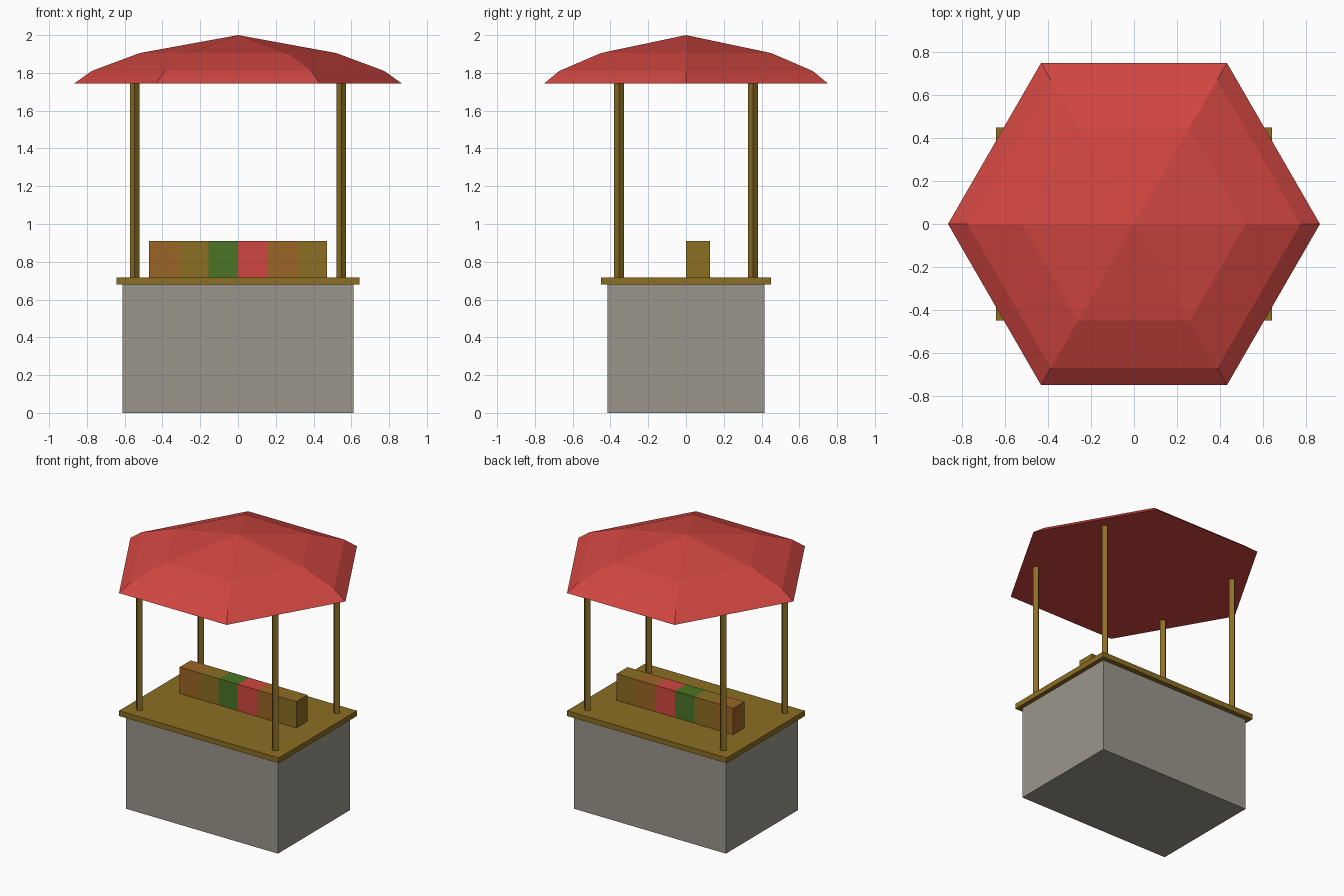
import bpy, bmesh, math

if "Cube" in bpy.data.objects:
    bpy.data.objects.remove(bpy.data.objects["Cube"])


def material(name, rgb):
    """Flat colour; rgb is display (sRGB) 0-255, stored as linear."""
    def lin(v):
        v /= 255
        return v / 12.92 if v <= 0.04045 else ((v + 0.055) / 1.055) ** 2.4
    m = bpy.data.materials.new(name)
    m.diffuse_color = (*[lin(v) for v in rgb], 1)
    m.use_nodes = True
    m.node_tree.nodes["Principled BSDF"].inputs["Base Color"].default_value = m.diffuse_color
    return m


STONE = material("grey stone", (155, 150, 140))
WOOD = material("ochre wood", (140, 110, 36))
RED = material("red", (208, 70, 64))
GREEN = material("green", (74, 116, 38))
ORANGE = material("orange brown", (155, 101, 37))


def box(name, lo, hi, mat):
    bpy.ops.mesh.primitive_cube_add(size=1, location=[(a + b) / 2 for a, b in zip(lo, hi)])
    ob = bpy.context.object
    ob.name = name
    ob.scale = [b - a for a, b in zip(lo, hi)]
    ob.data.materials.append(mat)
    return ob


# Stone base and wooden counter top
box("base", (-0.612, -0.415, 0), (0.612, 0.415, 0.68), STONE)
box("counter_top", (-0.643, -0.45, 0.68), (0.643, 0.45, 0.718), WOOD)

# Row of goods crates
crate = 0.94 / 6
for i, mat in enumerate((ORANGE, WOOD, GREEN, RED, ORANGE, WOOD)):
    x = -0.47 + i * crate
    box(f"crate_{i + 1}", (x, 0, 0.718), (x + crate, 0.128, 0.91), mat)

# Four-sided posts, turned corner-on
for sx in (-1, 1):
    for sy in (-1, 1):
        bpy.ops.mesh.primitive_cylinder_add(
            vertices=4, radius=0.026, depth=1.03, location=(sx * 0.547, sy * 0.354, 1.233))
        post = bpy.context.object
        post.name = f"post_{'left' if sx < 0 else 'right'}_{'front' if sy < 0 else 'back'}"
        post.data.materials.append(WOOD)

# Hexagonal canopy: tiers rising to an apex, closed flat underneath
bm = bmesh.new()
rings = []
for r, z in ((0.866, 1.745), (0.775, 1.81), (0.52, 1.905)):
    rings.append([bm.verts.new((r * math.cos(math.pi * k / 3), r * math.sin(math.pi * k / 3), z))
                  for k in range(6)])
apex = bm.verts.new((0, 0, 2))
bm.faces.new(rings[0][::-1])
for k in range(6):
    n = (k + 1) % 6
    for low, high in zip(rings, rings[1:]):
        bm.faces.new((low[k], low[n], high[n], high[k]))
    bm.faces.new((rings[-1][k], rings[-1][n], apex))
mesh = bpy.data.meshes.new("canopy")
bm.to_mesh(mesh)
bm.free()
mesh.materials.append(RED)
bpy.context.collection.objects.link(bpy.data.objects.new("canopy", mesh))
